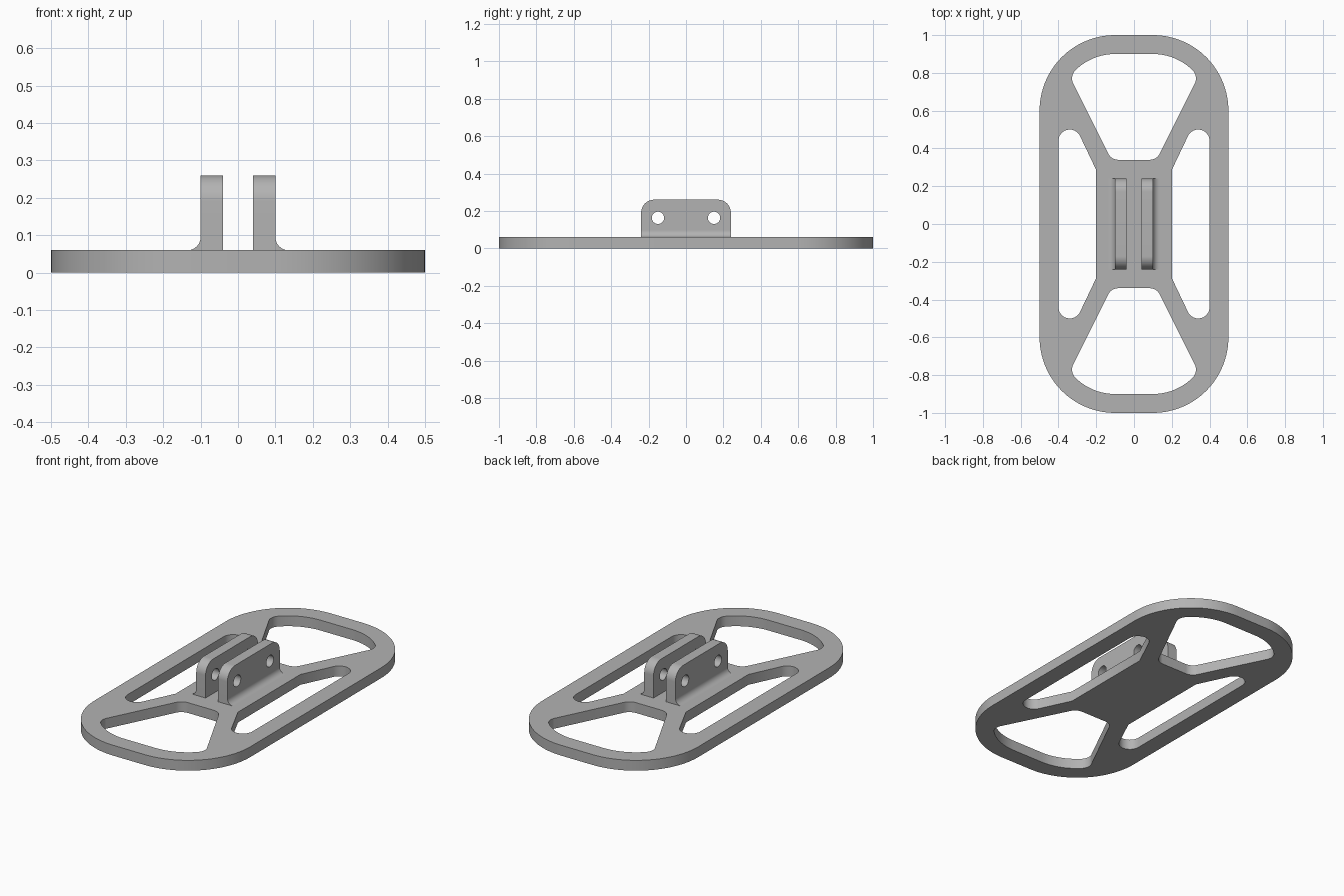
import bpy, bmesh
from math import cos, sin, radians
from mathutils import Matrix

if "Cube" in bpy.data.objects:
    bpy.data.objects.remove(bpy.data.objects["Cube"])

grey = bpy.data.materials.new("plain grey")
grey.use_nodes = True
colour = (0.45, 0.45, 0.45, 1)
grey.diffuse_color = colour
grey.node_tree.nodes["Principled BSDF"].inputs["Base Color"].default_value = colour


def arc(cx, cy, r, start, end, n=16):
    angles = [radians(start + (end - start) * i / n) for i in range(n + 1)]
    return [(cx + r * cos(a), cy + r * sin(a)) for a in angles]


def mirror(points, sx, sy):
    return [(x * sx, y * sy) for x, y in points]


def with_mirror(points, sx, sy):
    """Close a half outline with its mirrored other half."""
    return points + mirror(points, sx, sy)[::-1]


def prism(name, loops, depth, matrix):
    """Extrude outlines (the first is outer, the rest are holes) about the local z plane."""
    curve = bpy.data.curves.new(name, "CURVE")
    curve.dimensions = "2D"
    curve.fill_mode = "BOTH"
    curve.extrude = depth / 2
    for loop in loops:
        spline = curve.splines.new("POLY")
        spline.points.add(len(loop) - 1)
        for point, (x, y) in zip(spline.points, loop):
            point.co = (x, y, 0, 1)
        spline.use_cyclic_u = True
    temp = bpy.data.objects.new(name + " outline", curve)
    bpy.context.collection.objects.link(temp)
    graph = bpy.context.evaluated_depsgraph_get()
    mesh = bpy.data.meshes.new_from_object(temp.evaluated_get(graph))
    bpy.data.objects.remove(temp)
    bpy.data.curves.remove(curve)

    bm = bmesh.new()
    bm.from_mesh(mesh)
    bmesh.ops.remove_doubles(bm, verts=bm.verts, dist=0.0001)
    bm.transform(matrix)
    bmesh.ops.recalc_face_normals(bm, faces=bm.faces)
    bm.to_mesh(mesh)
    bm.free()
    mesh.name = name
    mesh.materials.clear()
    mesh.materials.append(grey)
    obj = bpy.data.objects.new(name, mesh)
    bpy.context.collection.objects.link(obj)
    bpy.ops.object.select_all(action="DESELECT")
    obj.select_set(True)
    bpy.context.view_layer.objects.active = obj
    bpy.ops.object.shade_smooth_by_angle(angle=radians(30))
    return obj


# Base plate: rounded outline, two end windows and two side slots
quarter = arc(0.1, 0.6, 0.4, 0, 90, 32)
outline = with_mirror(with_mirror(quarter, -1, 1), 1, -1)
end_half = (arc(0.083, 0.4, 0.06, -90, -26.6)
            + arc(0.268, 0.771, 0.06, -26.6, 45.4)
            + arc(0.1, 0.6, 0.3, 45.4, 90)[1:])
end_window = with_mirror(end_half, -1, 1)
slot_half = arc(0.34, 0.44, 0.06, 0, 153.4, 24) + [(0.2, 0.286)]
side_slot = with_mirror(slot_half, 1, -1)
prism("base_plate",
      [outline, end_window, mirror(end_window, 1, -1),
       side_slot, mirror(side_slot, -1, 1)],
      0.06, Matrix.Translation((0, 0, 0.03)))

# Pair of upright lugs with two pin holes each, and a cove along each outer foot
upright = Matrix(((0, 0, 1, 0), (1, 0, 0, 0), (0, 1, 0, 0), (0, 0, 0, 1)))
lengthwise = Matrix(((1, 0, 0, 0), (0, 0, -1, 0), (0, 1, 0, 0), (0, 0, 0, 1)))
lug_half = [(0.24, 0.055)] + arc(0.17, 0.19, 0.07, 0, 90)
lug = with_mirror(lug_half, -1, 1)
holes = [arc(y, 0.163, 0.033, 0, 348.75, 31) for y in (-0.15, 0.15)]
cove = [(0.099, 0.059)] + arc(0.135, 0.095, 0.035, 270, 180, 12)
for side, s in (("left", 1), ("right", -1)):
    prism(side + "_lug", [lug] + holes, 0.06,
          Matrix.Translation((0.07 * s, 0, 0)) @ upright)
    prism(side + "_cove", [mirror(cove, s, 1)], 0.48, lengthwise)
